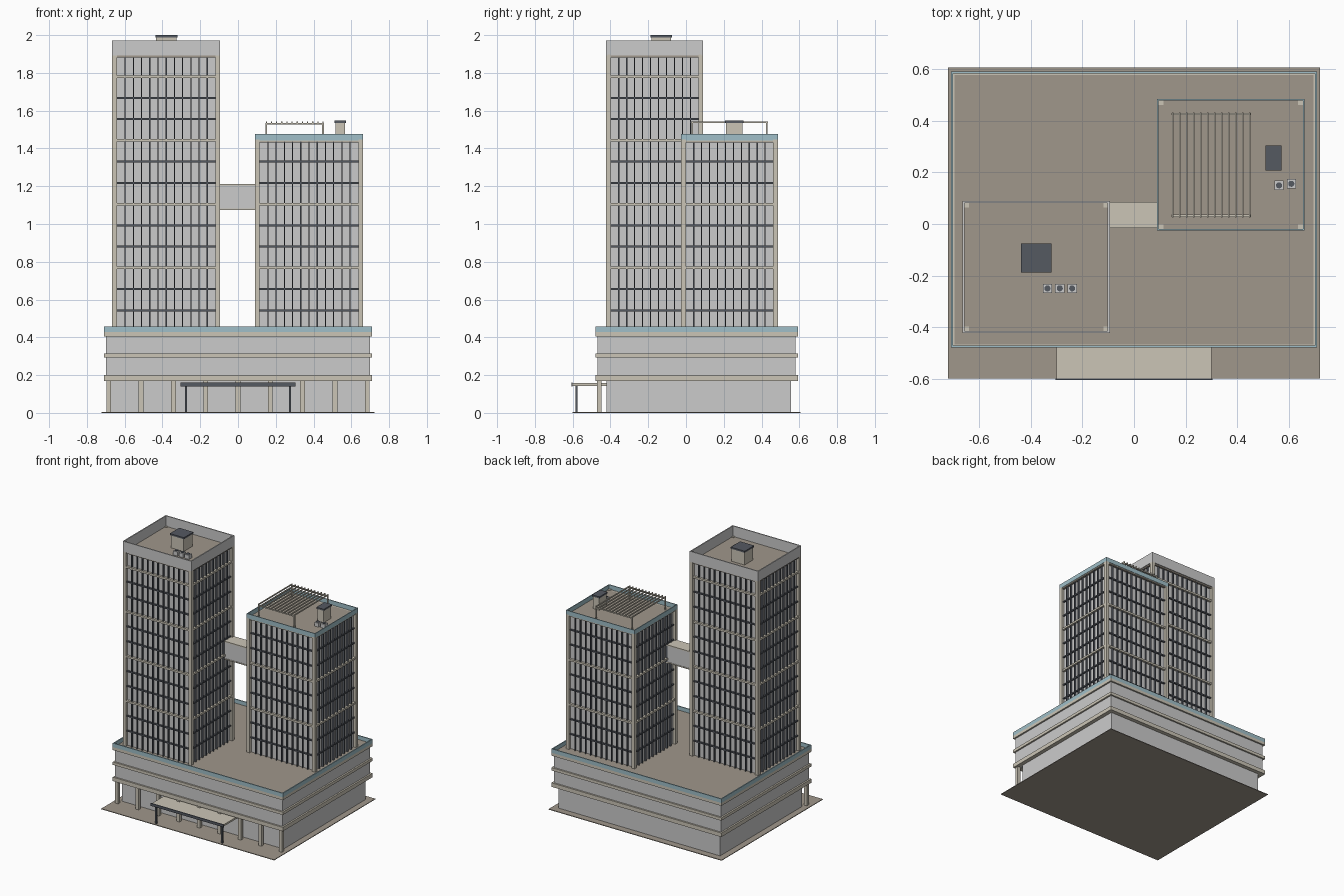
import bpy, bmesh
from mathutils import Matrix

if "Cube" in bpy.data.objects:
    bpy.data.objects.remove(bpy.data.objects["Cube"])


def mat(name, c):
    m = bpy.data.materials.new(name)
    m.diffuse_color = (*c, 1)
    m.use_nodes = True
    m.node_tree.nodes["Principled BSDF"].inputs["Base Color"].default_value = m.diffuse_color
    return m


STONE = mat("stone", (0.60, 0.56, 0.47))
PAVING = mat("paving", (0.35, 0.31, 0.26))
METAL = mat("dark_metal", (0.09, 0.10, 0.12))
GLASS = mat("rail_glass", (0.35, 0.52, 0.58))


def boxes(name, items, material=None):
    # one object made of boxes (x0, x1, y0, y1, z0, z1)
    bm = bmesh.new()
    for x0, x1, y0, y1, z0, z1 in items:
        m = (Matrix.Translation(((x0 + x1) / 2, (y0 + y1) / 2, (z0 + z1) / 2))
             @ Matrix.Diagonal((x1 - x0, y1 - y0, z1 - z0, 1)))
        bmesh.ops.create_cube(bm, size=1, matrix=m)
    return finish(name, bm, material)


def finish(name, bm, material):
    me = bpy.data.meshes.new(name)
    bm.to_mesh(me)
    bm.free()
    if material:
        me.materials.append(material)
    ob = bpy.data.objects.new(name, me)
    bpy.context.collection.objects.link(ob)
    return ob


def ring(x0, x1, y0, y1, z0, z1, t):
    # four walls of thickness t around a rectangle
    return [(x0, x1, y0, y0 + t, z0, z1), (x0, x1, y1 - t, y1, z0, z1),
            (x0, x0 + t, y0 + t, y1 - t, z0, z1), (x1 - t, x1, y0 + t, y1 - t, z0, z1)]


def inset(r, d):
    return (r[0] + d, r[1] - d, r[2] + d, r[3] - d)


def post(x, y, w, z0, z1):
    return (x - w / 2, x + w / 2, y - w / 2, y + w / 2, z0, z1)


# Ground and podium
boxes("ground_slab", [(-0.722, 0.722, -0.6, 0.607, 0, 0.005)], PAVING)
POD = (-0.71, 0.71, -0.48, 0.592)
boxes("ground_floor_wall", [(-0.675, 0.675, -0.42, 0.557, 0.005, 0.175)])
boxes("podium_body", [(*inset(POD, 0.012), 0.175, 0.42)])
bands = []
for z0, z1 in ((0.17, 0.2), (0.293, 0.315), (0.405, 0.427)):
    bands += ring(*POD, z0, z1, 0.03)
boxes("podium_bands", bands, STONE)
boxes("podium_roof", [(*inset(POD, 0.013), 0.42, 0.43)], PAVING)
boxes("podium_rail", ring(*POD, 0.427, 0.457, 0.008), GLASS)
boxes("podium_columns", [post(-0.684 + i * 0.171, -0.459, 0.025, 0.005, 0.172)
                         for i in range(9)], STONE)

# Entrance canopy
boxes("canopy_roof", [(-0.3, 0.3, -0.6, -0.42, 0.143, 0.157)], STONE)
boxes("canopy_fascia", [(-0.305, 0.305, -0.606, -0.6, 0.14, 0.16)], METAL)
boxes("canopy_posts", [post(s * 0.275, -0.58, 0.012, 0.005, 0.143) for s in (-1, 1)], METAL)

BASE, FLOOR = 0.43, 0.1125


def tower(name, r, floors):
    top = BASE + floors * FLOOR
    x0, x1, y0, y1 = r
    c = 0.025
    boxes(name + "_body", [(*inset(r, 0.02), BASE, top - 0.005)])
    boxes(name + "_roof", [(*inset(r, 0.006), top - 0.01, top)], PAVING)
    # corner columns
    boxes(name + "_corner_columns",
          [post(x, y, c, BASE, top + 0.004) for x in (x0 + c / 2, x1 - c / 2)
           for y in (y0 + c / 2, y1 - c / 2)], STONE)
    # floor slabs, with a stone band every third floor
    dark, light = [], []
    for k in range(1, floors + 1):
        z = BASE + k * FLOOR
        if k % 3 == 0:
            light += ring(*inset(r, 0.003), z - 0.007, z + 0.007 if k < floors else z, 0.02)
        elif k < floors:
            dark += ring(*inset(r, 0.01), z - 0.005, z + 0.005, 0.015)
    boxes(name + "_floor_lines", dark, METAL)
    boxes(name + "_stone_bands", light, STONE)
    # vertical fins on the four faces
    fins, o, d, h = [], 0.006, 0.021, 0.003
    nx, ny = 12, 11
    for i in range(1, nx):
        x = x0 + c + (x1 - x0 - 2 * c) * i / nx
        fins += [(x - h, x + h, y0 + o, y0 + d, BASE, top - 0.002),
                 (x - h, x + h, y1 - d, y1 - o, BASE, top - 0.002)]
    for i in range(1, ny):
        y = y0 + c + (y1 - y0 - 2 * c) * i / ny
        fins += [(x0 + o, x0 + d, y - h, y + h, BASE, top - 0.002),
                 (x1 - d, x1 - o, y - h, y + h, BASE, top - 0.002)]
    boxes(name + "_fins", fins, METAL)
    return top


TALL = (-0.666, -0.094, -0.423, 0.09)
SHORT = (0.09, 0.662, -0.026, 0.486)
top_a = tower("tall_tower", TALL, 13)
top_b = tower("short_tower", SHORT, 9)
boxes("tall_tower_parapet", ring(*TALL, top_a, 1.972, 0.008))
boxes("short_tower_rail", ring(*SHORT, top_b, 1.476, 0.006), GLASS)

# Bridge between the towers
boxes("bridge_body", [(-0.115, 0.111, -0.013, 0.083, 1.08, 1.205)])
boxes("bridge_slabs", [(-0.113, 0.109, -0.016, 0.086, z, z + 0.008) for z in (1.074, 1.204)], STONE)


# Rooftop plant
def hut(name, r, z0, z1):
    boxes(name, [(*inset(r, 0.005), z0, z1 - 0.012)], STONE)
    boxes(name + "_cap", [(*r, z1 - 0.012, z1)], METAL)


def cooling_unit(name, x, y, z):
    boxes(name, [post(x, y, 0.036, z, z + 0.03)])
    bm = bmesh.new()
    bmesh.ops.create_cone(bm, cap_ends=True, segments=12, radius1=0.012, radius2=0.012,
                          depth=0.006, matrix=Matrix.Translation((x, y, z + 0.031)))
    finish(name + "_fan", bm, METAL)


hut("tall_roof_hut", (-0.438, -0.32, -0.188, -0.075), top_a, 2.0)
hut("short_roof_hut", (0.51, 0.572, 0.207, 0.305), top_b, 1.547)
for i in range(3):
    cooling_unit(f"tall_cooling_unit_{i}", -0.336 + i * 0.048, -0.25, top_a)
for i in range(2):
    cooling_unit(f"short_cooling_unit_{i}", 0.563 + i * 0.048, 0.15 + i * 0.006, top_b)

# Roof pergola
boxes("pergola_posts", [post(x, y, 0.008, top_b, 1.53) for x in (0.15, 0.45)
                        for y in (0.032, 0.427)], STONE)
boxes("pergola_beams", [(0.146, 0.454, y - 0.004, y + 0.004, 1.526, 1.534)
                        for y in (0.032, 0.427)], STONE)
boxes("pergola_slats", [(x - 0.003, x + 0.003, 0.026, 0.433, 1.534, 1.543)
                        for x in (0.15 + i * 0.3 / 11 for i in range(12))], STONE)
